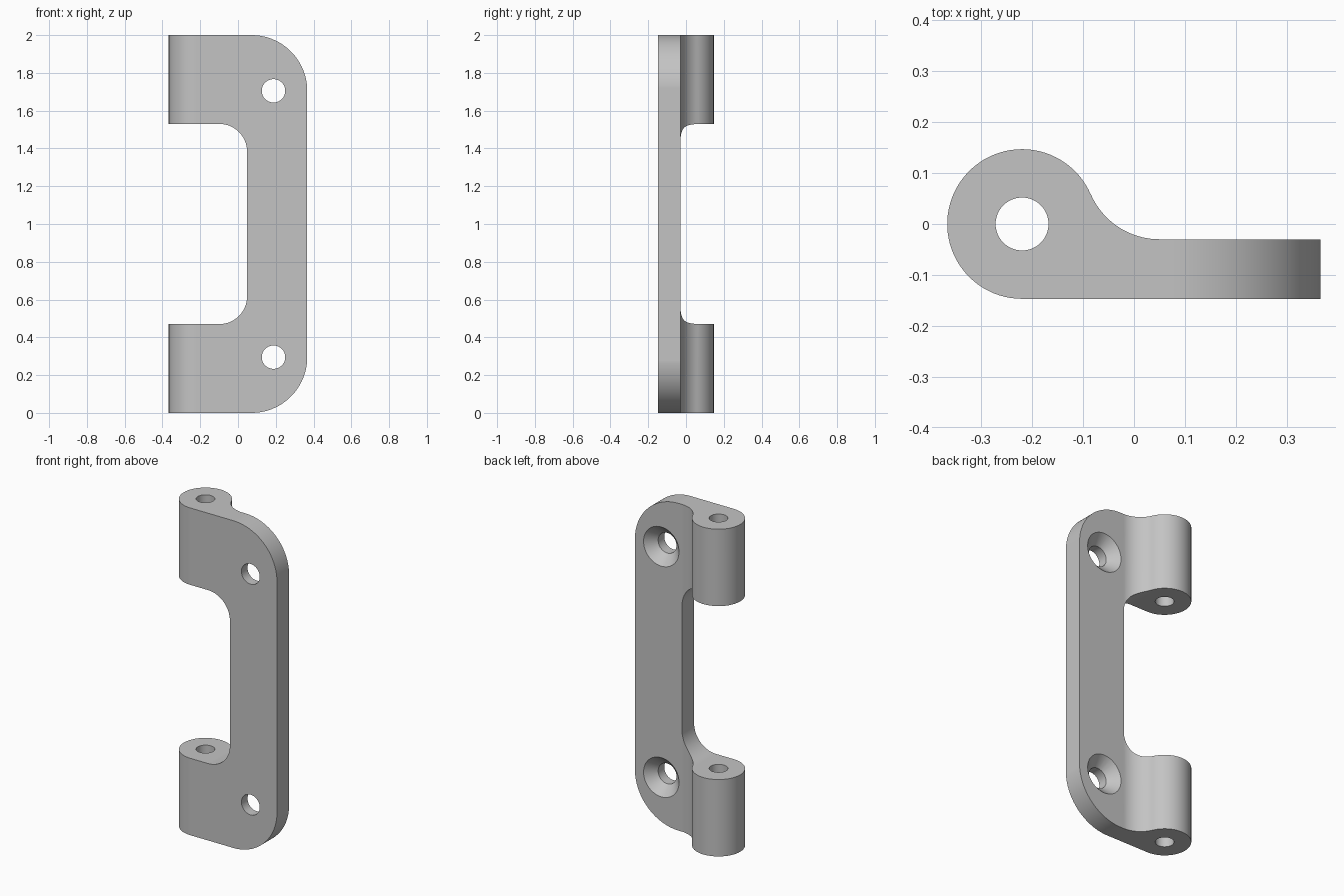
import bpy, bmesh, math
from mathutils import Vector

cube = bpy.data.objects.get("Cube")
if cube:
    bpy.data.objects.remove(cube, do_unlink=True)

# Plain grey metal
grey = bpy.data.materials.new("grey metal")
grey.use_nodes = True
grey.diffuse_color = (0.55, 0.55, 0.55, 1)
grey.node_tree.nodes["Principled BSDF"].inputs["Base Color"].default_value = (0.55, 0.55, 0.55, 1)


def arc(cx, cy, r, start, end, steps=24):
    """Points on an arc, angles in degrees."""
    angles = [math.radians(start + (end - start) * i / steps) for i in range(steps + 1)]
    return [(cx + r * math.cos(a), cy + r * math.sin(a)) for a in angles]


def prism(name, outline, place, sweep):
    """Closed outline put in space by place() and extruded along sweep."""
    bm = bmesh.new()
    face = bm.faces.new([bm.verts.new(place(u, v)) for u, v in outline])
    new = bmesh.ops.extrude_face_region(bm, geom=[face])["geom"]
    bmesh.ops.translate(bm, vec=Vector(sweep),
                        verts=[e for e in new if isinstance(e, bmesh.types.BMVert)])
    bmesh.ops.recalc_face_normals(bm, faces=bm.faces)
    return add_object(name, bm)


def lathe(name, profile, origin, along_y=False):
    """Solid of revolution from (radius, position) rings."""
    bm = bmesh.new()
    rings = []
    for r, h in profile:
        pts = arc(0, 0, r, 0, 360, 48)[:-1]
        rings.append([bm.verts.new(Vector(origin) + Vector((u, h, v) if along_y else (u, v, h)))
                      for u, v in pts])
    for a, b in zip(rings, rings[1:]):
        for i in range(len(a)):
            j = (i + 1) % len(a)
            bm.faces.new((a[i], a[j], b[j], b[i]))
    bm.faces.new(rings[0])
    bm.faces.new(rings[-1])
    bmesh.ops.recalc_face_normals(bm, faces=bm.faces)
    return add_object(name, bm)


def add_object(name, bm):
    mesh = bpy.data.meshes.new(name)
    bm.to_mesh(mesh)
    bm.free()
    mesh.materials.append(grey)
    obj = bpy.data.objects.new(name, mesh)
    bpy.context.collection.objects.link(obj)
    return obj


def boolean(target, cutter, operation):
    mod = target.modifiers.new(cutter.name, "BOOLEAN")
    mod.operation, mod.solver, mod.object = operation, "EXACT", cutter
    bpy.context.view_layer.objects.active = target
    bpy.ops.object.modifier_apply(modifier=mod.name)
    bpy.data.objects.remove(cutter, do_unlink=True)


BARREL_X, BARREL_R = -0.22, 0.147
FRONT, BACK, RIGHT = -0.147, -0.03, 0.366

# Hinge section: round barrel, fillet, flat leaf
fillet_y = BACK + BARREL_R
tangent = math.degrees(math.atan2(fillet_y, 0.05 - BARREL_X))
section = (arc(BARREL_X, 0, BARREL_R, 270, tangent, 56)
           + arc(0.05, fillet_y, BARREL_R, 180 + tangent, 270, 20)
           + [(RIGHT, BACK), (RIGHT, FRONT)])
hinge = prism("hinge_leaf", section, lambda u, v: (u, v, 0), (0, 0, 2))

# Side silhouette: big outer corners and a rounded gap between the knuckles
R, r = 0.295, 0.147
lower = arc(RIGHT + 0.0005 - R, R, R, 270, 360, 28)
upper = [(x, 2 - z) for x, z in reversed(lower)]
gap_top = arc(0.048 - r, 1.53 - r, r, 90, 0)
gap_bottom = [(x, 2 - z) for x, z in reversed(gap_top)]
silhouette = ([(-0.6, 0)] + lower + upper + [(-0.6, 2), (-0.6, 1.53)]
              + gap_top + gap_bottom + [(-0.6, 0.47)])
mask = prism("silhouette_cutter", silhouette, lambda u, v: (u, -0.5, v), (0, 1, 0))
boolean(hinge, mask, "INTERSECT")

# Pin hole through both knuckles
boolean(hinge, lathe("pin_hole", [(0.052, -0.1), (0.052, 2.1)], (BARREL_X, 0, 0)), "DIFFERENCE")

# Screw holes, countersunk from the back
for z in (0.295, 1.705):
    rings = [(0.062, -0.3), (0.062, BACK - 0.058), (0.12, BACK), (0.13, BACK + 0.01)]
    boolean(hinge, lathe("screw_hole", rings, (0.188, 0, z), True), "DIFFERENCE")

# Smooth curves with crisp edges
bpy.ops.object.select_all(action="DESELECT")
hinge.select_set(True)
bpy.context.view_layer.objects.active = hinge
bpy.ops.object.shade_smooth_by_angle(angle=math.radians(30))
weighted = hinge.modifiers.new("even_shading", "WEIGHTED_NORMAL")
weighted.keep_sharp = True
